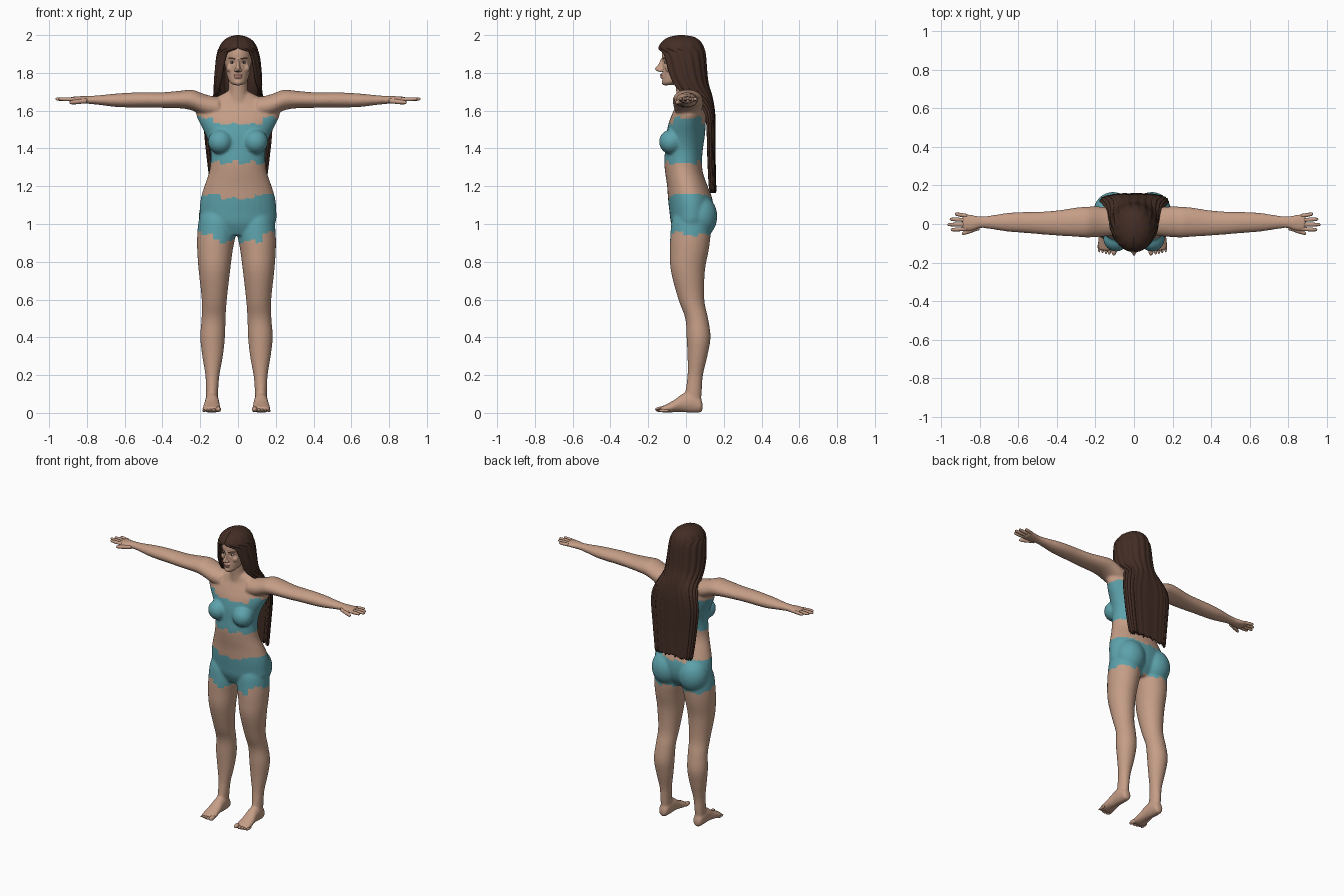
import bpy, bmesh, math, random
from mathutils import Matrix, Vector

random.seed(4)
if "Cube" in bpy.data.objects:
    bpy.data.objects.remove(bpy.data.objects["Cube"], do_unlink=True)


def material(name, rgb):
    m = bpy.data.materials.new(name)
    m.use_nodes = True
    m.diffuse_color = (*rgb, 1)
    node = next(n for n in m.node_tree.nodes if n.type == "BSDF_PRINCIPLED")
    node.inputs["Base Color"].default_value = (*rgb, 1)
    node.inputs["Roughness"].default_value = 0.8
    return m


SKIN = material("skin", (0.56, 0.34, 0.24))
CLOTH = material("teal_cloth", (0.11, 0.36, 0.41))
HAIR = material("dark_brown_hair", (0.055, 0.026, 0.018))
LIPS = material("lips", (0.4, 0.19, 0.15))
WHITE = material("eye_white", (0.6, 0.55, 0.5))
IRIS = material("iris", (0.03, 0.02, 0.015))


def smooth_rows(rows, k=4):
    """Catmull-Rom interpolation of every column of a section table."""
    out, last = [], len(rows) - 1
    for i in range(last):
        four = [rows[max(0, min(last, i + d))] for d in (-1, 0, 1, 2)]
        for j in range(k):
            t = j / k
            out.append([(2 * b + (c - a) * t + (2 * a - 5 * b + 4 * c - d) * t * t
                         + (3 * b - a - 3 * c + d) * t ** 3) / 2
                        for a, b, c, d in zip(*four)])
    return out + [list(rows[-1])]


def loft(bm, axis, rows, side=1, dx=0, n=32):
    """Capped oval tube; each row is position, then low/high on the two other axes."""
    rings = []
    for pos, a0, a1, b0, b1 in smooth_rows(rows):
        ring = []
        for i in range(n):
            t = math.tau * i / n
            a = (a0 + a1 + (a1 - a0) * math.cos(t)) / 2
            b = (b0 + b1 + (b1 - b0) * math.sin(t)) / 2
            x, y, z = {"x": (pos, a, b), "y": (a, pos, b), "z": (a, b, pos)}[axis]
            ring.append(bm.verts.new((side * x + dx, y, z)))
        rings.append(ring)
    for r, q in zip(rings, rings[1:]):
        for i in range(n):
            j = (i + 1) % n
            bm.faces.new((r[i], r[j], q[j], q[i]))
    bm.faces.new(rings[0])
    bm.faces.new(rings[-1])


def column(bm, rows):
    """Upright loft centred on x, from rows of height, half width, front, back."""
    loft(bm, "z", [(z, -w, w, f, b) for z, w, f, b in rows])


def ball(bm, centre, radii):
    bmesh.ops.create_uvsphere(bm, u_segments=24, v_segments=16, radius=1,
                              matrix=Matrix.Translation(centre) @ Matrix.Diagonal((*radii, 1)))


def finish(name, bm, mats):
    bmesh.ops.recalc_face_normals(bm, faces=bm.faces[:])
    mesh = bpy.data.meshes.new(name)
    bm.to_mesh(mesh)
    bm.free()
    for m in mats:
        mesh.materials.append(m)
    for p in mesh.polygons:
        p.use_smooth = True
    ob = bpy.data.objects.new(name, mesh)
    bpy.context.scene.collection.objects.link(ob)
    return ob


def fuse(ob, voxel, rounds, mats, rule, sculpt=None):
    """Weld overlapping volumes into one skin, then colour its faces by a rule."""
    re = ob.modifiers.new("weld", "REMESH")
    re.mode, re.voxel_size = "VOXEL", voxel
    sm = ob.modifiers.new("relax", "SMOOTH")
    sm.factor, sm.iterations = 0.5, rounds
    graph = bpy.context.evaluated_depsgraph_get()
    mesh = bpy.data.meshes.new_from_object(ob.evaluated_get(graph))
    ob.modifiers.clear()
    ob.data = mesh
    mesh.materials.clear()
    for m in mats:
        mesh.materials.append(m)
    if sculpt:
        for v in mesh.vertices:
            sculpt(v.co)
    for p in mesh.polygons:
        p.use_smooth = True
        p.material_index = rule(p.center)


# Body: trunk, neck, arms and legs
LEAN = -0.008
bm = bmesh.new()
column(bm, [(.94, .13, -.05, .09), (1, .195, -.078, .13), (1.06, .203, -.087, .145),
            (1.13, .198, -.095, .14), (1.2, .178, -.1, .115), (1.27, .154, -.11, .09),
            (1.33, .145, -.115, .085), (1.4, .147, -.11, .09), (1.47, .17, -.105, .1),
            (1.54, .205, -.09, .105), (1.59, .22, -.07, .105), (1.64, .17, -.048, .095),
            (1.68, .1, -.04, .08), (1.7, .06, -.035, .07)])
column(bm, [(1.6, .07, -.05, .08), (1.66, .06, -.05, .07), (1.7, .051, -.052, .055),
            (1.78, .05, -.06, .05)])
for s in (1, -1):
    ball(bm, (.093 * s, -.078, 1.435), (.066, .065, .065))
    ball(bm, (.1 * s + LEAN, .07, 1.04), (.1, .096, .115))
    # Arm and palm
    loft(bm, "x", [(.1, -.06, .08, 1.56, 1.67), (.17, -.066, .09, 1.57, 1.685),
                   (.24, -.07, .09, 1.6, 1.71), (.3, -.066, .085, 1.612, 1.706),
                   (.4, -.06, .07, 1.615, 1.697), (.5, -.052, .063, 1.617, 1.697),
                   (.57, -.046, .062, 1.617, 1.695), (.65, -.04, .058, 1.62, 1.69),
                   (.73, -.028, .046, 1.63, 1.682), (.79, -.021, .039, 1.636, 1.678),
                   (.83, -.034, .046, 1.638, 1.677), (.87, -.039, .053, 1.642, 1.674),
                   (.89, -.034, .05, 1.645, 1.672)], s)
    # Leg
    loft(bm, "z", [(.05, .1, .16, -.01, .08), (.12, .097, .162, -.002, .084),
                   (.2, .09, .165, .008, .09), (.3, .072, .181, .008, .113),
                   (.4, .061, .192, .003, .13), (.5, .058, .185, -.004, .117),
                   (.6, .051, .184, -.04, .097), (.75, .034, .2, -.08, .1),
                   (.86, .02, .208, -.085, .12), (.94, .006, .208, -.083, .13),
                   (1.02, .01, .2, -.075, .13), (1.08, .03, .18, -.05, .11)], s, LEAN)
    # Foot
    loft(bm, "y", [(.088, .115, .145, .015, .05), (.075, .1, .16, .002, .08),
                   (.03, .094, .166, 0, .11), (-.02, .091, .168, .004, .1),
                   (-.06, .087, .175, .004, .07), (-.1, .082, .18, 0, .048),
                   (-.125, .084, .178, .003, .036), (-.137, .09, .172, .008, .03)], s, LEAN)


def clothing(c):
    """Stepped hems of a bandeau top and a pair of shorts."""
    x = abs(c.x)
    step = .01 * (math.floor(c.x / .032) * 7 % 3 - 1)
    neckline = 1.53 if x < .13 else 1.565
    hem = (.95 if x > .13 else .91) if c.y < .03 else .94
    waist = 1.135 + (.02 if x > .09 else 0)
    top = 1.325 + step < c.z < neckline + step / 2 and x < .235
    return int(top or hem + step < c.z < waist + step / 2)


fuse(finish("body", bm, [SKIN]), .0075, 6, [SKIN, CLOTH], clothing)

# Fingers and thumbs
bm = bmesh.new()


def finger(path, r, s):
    """Round-tipped digit through points, running mainly along x."""
    (x0, y0, z0), (x1, y1, z1) = path
    rows = []
    for t, k in ((0, 1), (.35, .95), (.5, 1), (.75, .88), (.93, .7), (1, .15)):
        x, y, z = Vector((x0, y0, z0)).lerp(Vector((x1, y1, z1)), t)
        rows.append((x, y - r * k, y + r * k, z - r * k, z + r * k))
    loft(bm, "x", rows, s, n=12)


for s in (1, -1):
    for y0, y1, tip in ((.042, .052, .928), (.02, .025, .955), (-.003, -.003, .967), (-.025, -.03, .95)):
        finger([(.865, y0, 1.659), (tip, y1, 1.662)], .0105, s)
    finger([(.8, -.018, 1.652), (.892, -.05, 1.643)], .013, s)
finish("fingers", bm, [SKIN])

# Toes
bm = bmesh.new()
for s in (1, -1):
    for i in range(5):
        r = .0145 if i == 0 else .0105 - .0006 * i
        x = .096 if i == 0 else .102 + .0175 * i
        ball(bm, (s * x + LEAN, -.133 + .004 * i, r + .004), (r, .03, r))
finish("toes", bm, [SKIN])

# Head with nose, mouth and chin
bm = bmesh.new()
column(bm, [(1.735, .022, -.118, -.07), (1.75, .042, -.125, -.03), (1.78, .057, -.125, .03),
            (1.82, .066, -.123, .06), (1.86, .072, -.126, .075), (1.9, .074, -.128, .08),
            (1.94, .066, -.117, .072), (1.965, .045, -.09, .05), (1.978, .018, -.05, .01)])
column(bm, [(1.875, .007, -.132, -.1), (1.845, .009, -.147, -.1), (1.82, .013, -.165, -.1),
            (1.807, .011, -.15, -.1)])
ball(bm, (0, -.124, 1.79), (.024, .014, .007))
ball(bm, (0, -.123, 1.777), (.021, .014, .007))
ball(bm, (0, -.107, 1.75), (.023, .022, .017))
for s in (1, -1):
    ball(bm, (.013 * s, -.134, 1.813), (.009, .014, .008))
    ball(bm, (.042 * s, -.09, 1.825), (.02, .02, .022))


def eye_sockets(co):
    if co.y < -.08:
        co.y += .009 * math.exp(-((abs(co.x) - .031) / .014) ** 2 - ((co.z - 1.856) / .01) ** 2)


def face_paint(c):
    x = abs(c.x)
    if c.y < -.123 and x < .025 and abs(c.z - 1.7835) < .0115 - .25 * x:
        return 1
    brow = 1.874 + .15 * min(x - .012, .025)
    return 2 if c.y < -.08 and .013 < x < .051 and abs(c.z - brow) < .0035 else 0


fuse(finish("head", bm, [SKIN]), .0035, 3, [SKIN, LIPS, HAIR], face_paint, eye_sockets)

# Eyes
for name, mat, y, radii in (("eyes", WHITE, -.106, (.013, .009, .006)),
                            ("irises", IRIS, -.111, (.0055, .0055, .0055))):
    bm = bmesh.new()
    for s in (1, -1):
        ball(bm, (.031 * s, y, 1.855), radii)
    finish(name, bm, [mat])

# Long hair: height, half width, front, back, sweep from the back in degrees, squareness
HAIR_ROWS = [(1.994, .01, -.04, -.01, 180, 1), (1.985, .045, -.085, .04, 180, 1),
             (1.965, .075, -.118, .07, 180, 1), (1.94, .091, -.136, .086, 180, 1),
             (1.928, .096, -.138, .09, 176, 1), (1.91, .102, -.137, .095, 147, 1),
             (1.87, .11, -.131, .1, 139, 1), (1.8, .117, -.12, .105, 133, 1),
             (1.74, .12, -.1, .113, 127, 1), (1.69, .122, -.07, .128, 112, .95),
             (1.64, .138, .01, .14, 96, .85), (1.58, .162, .055, .148, 90, .7),
             (1.5, .172, .06, .15, 88, .6), (1.35, .158, .07, .15, 88, .6),
             (1.22, .142, .08, .153, 88, .6), (1.175, .135, .09, .154, 88, .6)]
bm = bmesh.new()
cols, grid = 96, []
table = smooth_rows(HAIR_ROWS)
for k, (z, w, front, back, sweep, p) in enumerate(table):
    line, last = [], k == len(table) - 1
    for i in range(cols + 1):
        u = 2 * i / cols - 1
        t = math.radians(min(sweep, 180)) * u
        sx, cy = math.sin(t), math.cos(t)
        sx, cy = (math.copysign(abs(v) ** p, v) for v in (sx, cy))
        strand = 1 + .025 * math.sin(40 * u) * min(1, k / 20)
        y = (front + back) / 2 + (back - front) / 2 * cy * strand
        line.append(bm.verts.new((w * sx * strand, y, z - (random.uniform(-.012, .012) if last else 0))))
    grid.append(line)
for a, b in zip(grid, grid[1:]):
    for i in range(cols):
        bm.faces.new((a[i], a[i + 1], b[i + 1], b[i]))
bm.faces.new(grid[0][:-1])
bmesh.ops.remove_doubles(bm, verts=bm.verts[:], dist=.00005)
hair = finish("hair", bm, [HAIR])
shell = hair.modifiers.new("thickness", "SOLIDIFY")
shell.thickness, shell.offset = .012, 0
